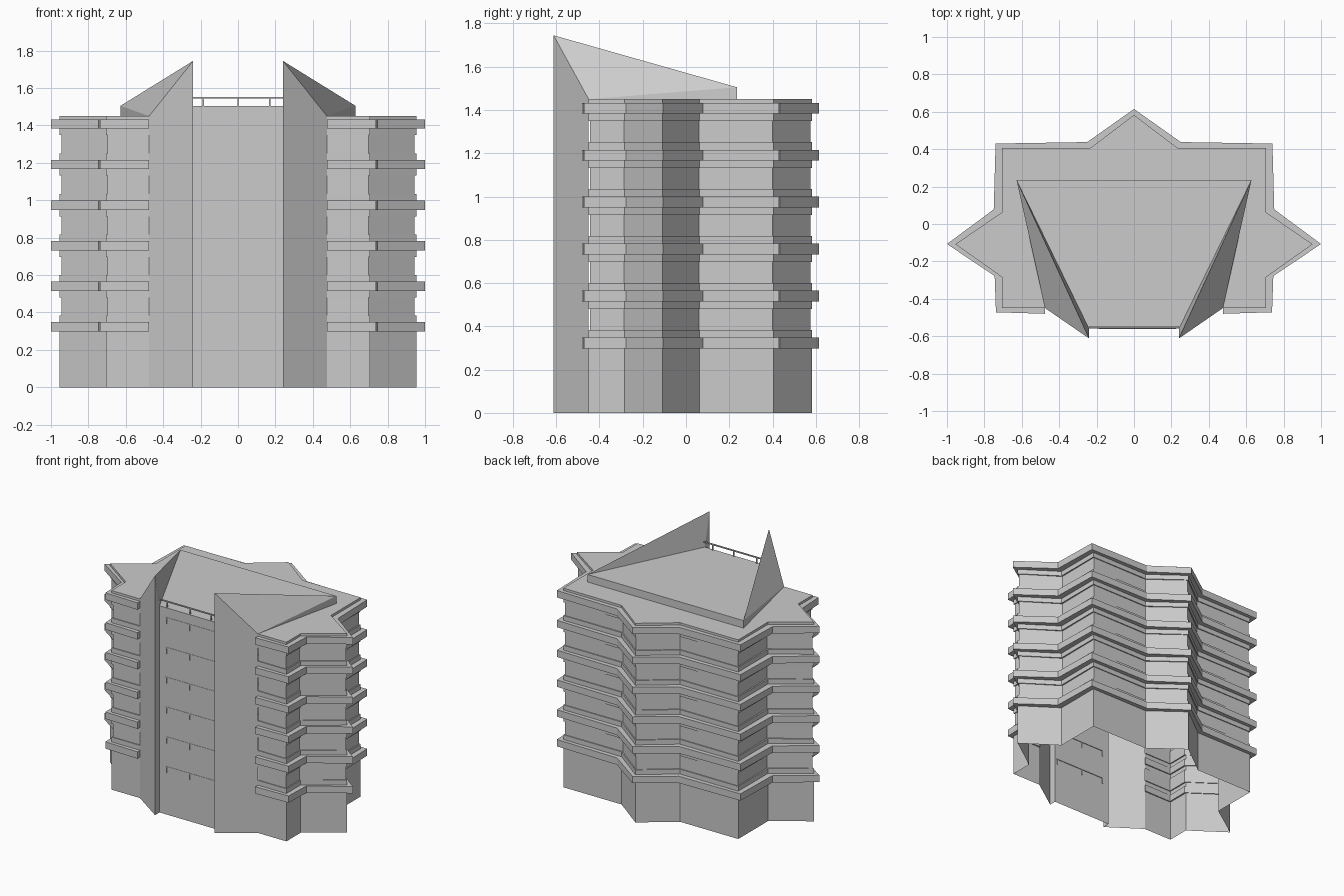
import bpy, bmesh

if "Cube" in bpy.data.objects:
    bpy.data.objects.remove(bpy.data.objects["Cube"])

# right half of the star plan, front to back: wall line and ledge line
WALL = [(.475, -.45), (.705, -.45), (.705, -.285), (.955, -.108),
        (.705, .063), (.705, .405), (.235, .405), (0, .583)]
LEDGE = [(.475, -.48), (.738, -.472), (.745, -.278), (1.0, -.107),
         (.75, .078), (.74, .43), (.25, .438), (0, .615)]
FLOORS, STEP, LEDGE_Z, LEDGE_H, BAND = 6, .217, .298, .05, .035
ROOF_Z, DECK_Z, WALL_Y = 1.45, 1.505, -.56


def build(name, verts, faces, fix=True):
    me = bpy.data.meshes.new(name)
    bm = bmesh.new()
    vs = [bm.verts.new(v) for v in verts]
    for f in faces:
        bm.faces.new([vs[i] for i in f])
    if fix:
        bmesh.ops.recalc_face_normals(bm, faces=bm.faces)
    bm.to_mesh(me)
    bm.free()
    ob = bpy.data.objects.new(name, me)
    bpy.context.collection.objects.link(ob)
    return ob


def outline(t):
    """Open plan line; t=0 is the wall, t=1 the ledge edge."""
    half = [(a + t * (c - a), b + t * (d - b))
            for (a, b), (c, d) in zip(WALL, LEDGE)]
    half[0] = (.475, half[0][1])
    return half + [(-x, y) for x, y in reversed(half[:-1])]


def prism(name, pts, z0, z1):
    n = len(pts)
    verts = [(x, y, z) for z in (z0, z1) for x, y in pts]
    faces = [tuple(range(n)), tuple(range(n, 2 * n))]
    faces += [(i, (i + 1) % n, n + (i + 1) % n, n + i) for i in range(n)]
    return build(name, verts, faces)


def box(name, x0, x1, y0, y1, z0, z1):
    return prism(name, [(x0, y0), (x1, y0), (x1, y1), (x0, y1)], z0, z1)


# outer wall: open shell with a shallow window strip on each storey
profile = [(0, 0)]
for k in range(FLOORS - 1):
    lo = LEDGE_Z + k * STEP + LEDGE_H + BAND
    hi = LEDGE_Z + (k + 1) * STEP - BAND
    profile += [(lo, 0), (lo, -.24), (hi, -.24), (hi, 0)]
profile.append((ROOF_Z, 0))
n = len(outline(0))
verts = [(x, y, z) for z, t in profile for x, y in outline(t)]
faces = [(r * n + i, r * n + i + 1, (r + 1) * n + i + 1, (r + 1) * n + i)
         for r in range(len(profile) - 1) for i in range(n - 1)]
build("outer_wall", verts, faces, fix=False)

# flat star roof
build("star_roof", [(x, y, ROOF_Z) for x, y in outline(0)], [tuple(range(n))], fix=False)

# projecting ledges
for k in range(FLOORS):
    z = LEDGE_Z + k * STEP
    prism(f"ledge_{k + 1}", outline(1) + outline(-.3)[::-1], z, z + LEDGE_H)

# front fins rising to sharp peaks, mirrored
for s, side in ((1, "right"), (-1, "left")):
    v = [(.24, -.612, 0), (.475, -.45, 0), (.475, -.45, ROOF_Z), (.24, -.612, 1.745),
         (.24, WALL_Y, 0), (.24, WALL_Y, DECK_Z), (.628, .235, DECK_Z), (.628, .235, ROOF_Z)]
    f = [(0, 1, 2, 3), (4, 0, 3, 5), (3, 2, 6), (2, 7, 6), (5, 3, 6)]
    if s < 0:
        f = [q[::-1] for q in f]
    build(f"{side}_fin", [(s * x, y, z) for x, y, z in v], f, fix=False)

# tall front wall, raised roof deck and its back edge
W = .24
build("front_wall_and_deck",
      [(-W, WALL_Y, 0), (W, WALL_Y, 0), (W, WALL_Y, DECK_Z), (-W, WALL_Y, DECK_Z),
       (.628, .235, DECK_Z), (-.628, .235, DECK_Z),
       (.628, .235, ROOF_Z), (-.628, .235, ROOF_Z)],
      [(0, 1, 2, 3), (3, 2, 4, 5), (5, 4, 6, 7)], fix=False)

# roof railing
box("roof_rail", -W, W, -.554, -.545, 1.543, 1.551)
for i, x in enumerate((-.185, 0, .17)):
    box(f"roof_rail_post_{i + 1}", x - .004, x + .004, -.553, -.546, DECK_Z, 1.545)

# slim railings set into the front wall on each storey
for k in range(FLOORS):
    z = LEDGE_Z + k * STEP + .045
    box(f"front_rail_{k + 1}", -.19, .225, -.562, -.555, z, z + .008)
    for i, x in enumerate((-.185, 0, .22)):
        box(f"front_rail_post_{k + 1}_{i + 1}", x - .004, x + .004, -.562, -.555, z - .04, z)
